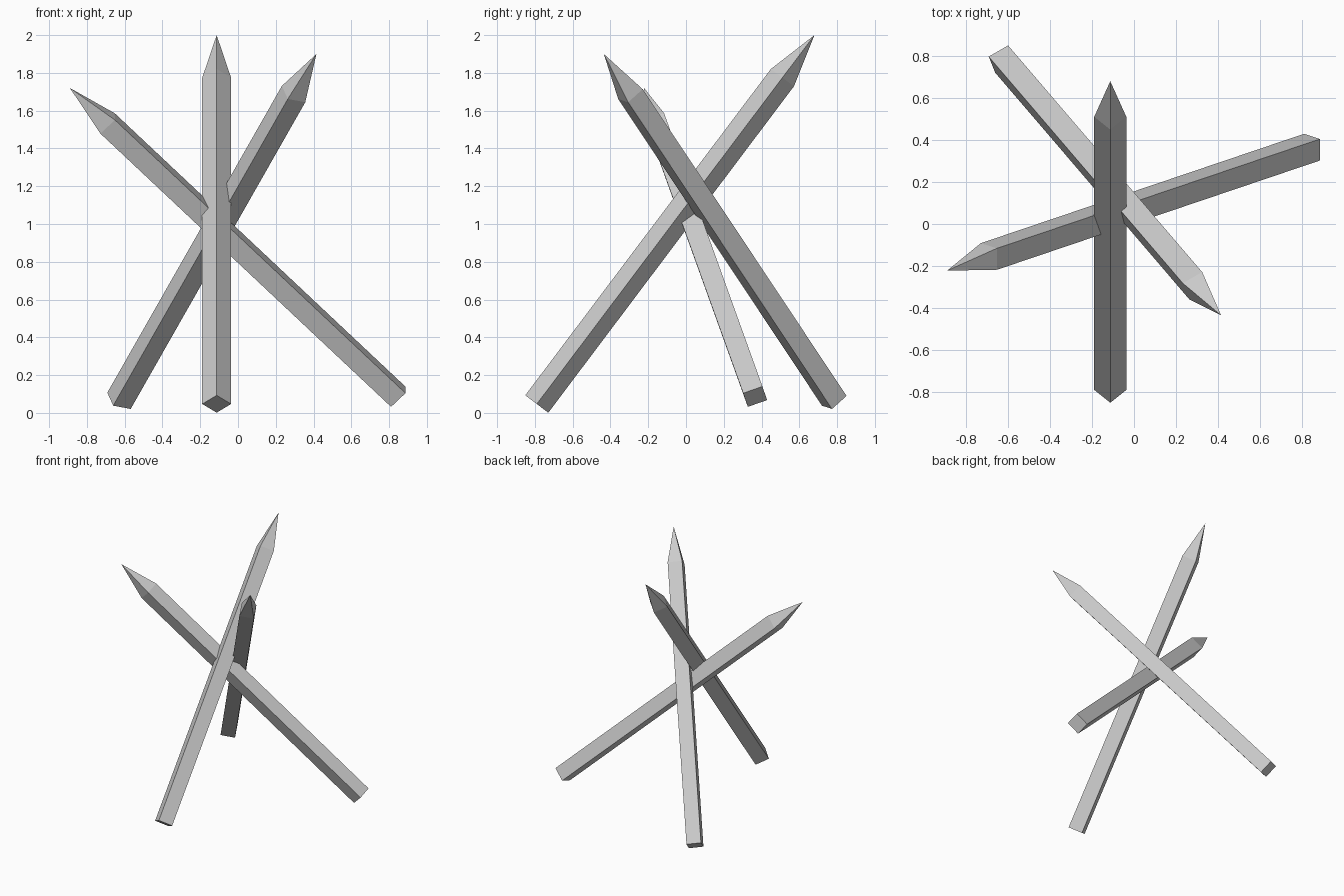
import bpy
import bmesh
from mathutils import Vector

SIDE = 0.108      # width of the square section
POINT = 0.282     # length of the sharpened end

if "Cube" in bpy.data.objects:
    bpy.data.objects.remove(bpy.data.objects["Cube"], do_unlink=True)

grey = bpy.data.materials.new("light_grey")
grey.use_nodes = True
color = (0.6, 0.6, 0.6, 1)
grey.diffuse_color = color
grey.node_tree.nodes["Principled BSDF"].inputs["Base Color"].default_value = color


def stake(name, base, tip, edge):
    """Square stake from base to tip; edge is the direction of one section edge."""
    base, tip, edge = Vector(base), Vector(tip), Vector(edge)
    axis = (tip - base).normalized()
    u = (edge - axis * edge.dot(axis)).normalized() * SIDE / 2
    v = axis.cross(u)
    bm = bmesh.new()

    # Butt end and shoulder squares, then the point
    def square(centre):
        return [bm.verts.new(centre + u * a + v * b)
                for a, b in ((1, 1), (-1, 1), (-1, -1), (1, -1))]

    butt, shoulder = square(base), square(tip - axis * POINT)
    apex = bm.verts.new(tip)
    bm.faces.new(butt)
    for i in range(4):
        j = (i + 1) % 4
        bm.faces.new((butt[i], butt[j], shoulder[j], shoulder[i]))
        bm.faces.new((shoulder[i], shoulder[j], apex))
    bmesh.ops.recalc_face_normals(bm, faces=bm.faces)

    mesh = bpy.data.meshes.new(name)
    bm.to_mesh(mesh)
    bm.free()
    mesh.materials.append(grey)
    bpy.context.collection.objects.link(bpy.data.objects.new(name, mesh))


# Three crossed stakes
stake("front_stake", (-0.113, -0.79, 0.047), (-0.113, 0.68, 2.0), (1, 0.8, -0.6))
stake("left_stake", (0.848, 0.366, 0.086), (-0.89, -0.222, 1.72), (0, 0.103, 0.035))
stake("back_stake", (-0.63, 0.785, 0.064), (0.415, -0.435, 1.9), (0.09, 0.05, -0.015))
